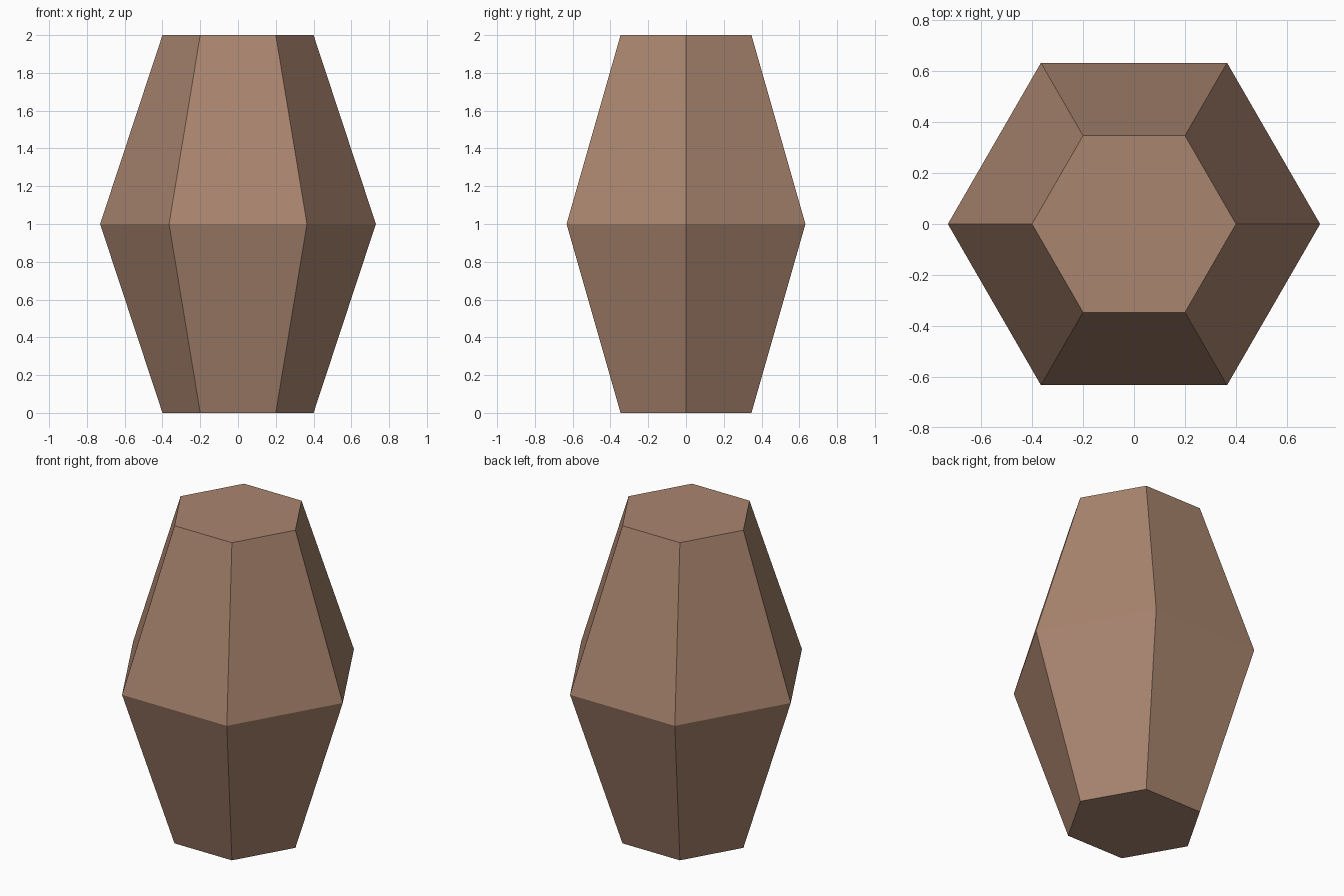
import bpy
import bmesh
from math import cos, sin, pi

cube = bpy.data.objects.get("Cube")
if cube:
    bpy.data.objects.remove(cube, do_unlink=True)

# Brown material
COLOUR = (0.40, 0.235, 0.16, 1.0)
brown = bpy.data.materials.new("warm_brown")
brown.use_nodes = True
brown.diffuse_color = COLOUR
bsdf = next(n for n in brown.node_tree.nodes if n.type == 'BSDF_PRINCIPLED')
bsdf.inputs["Base Color"].default_value = COLOUR

# Six-sided barrel: (radius, height) of each ring
SIDES = 6
PROFILE = [(0.40, 0.0), (0.73, 1.0), (0.40, 2.0)]

bm = bmesh.new()
rings = [[bm.verts.new((r * cos(2 * pi * i / SIDES), r * sin(2 * pi * i / SIDES), z))
          for i in range(SIDES)] for r, z in PROFILE]

# Side panels between neighbouring rings
for low, high in zip(rings, rings[1:]):
    for i in range(SIDES):
        j = (i + 1) % SIDES
        bm.faces.new((low[i], low[j], high[j], high[i]))

# Flat end caps
bm.faces.new(rings[0][::-1])
bm.faces.new(rings[-1])
bmesh.ops.recalc_face_normals(bm, faces=bm.faces[:])

mesh = bpy.data.meshes.new("hexagonal_barrel")
bm.to_mesh(mesh)
bm.free()
mesh.materials.append(brown)
barrel = bpy.data.objects.new("hexagonal_barrel", mesh)
bpy.context.collection.objects.link(barrel)
